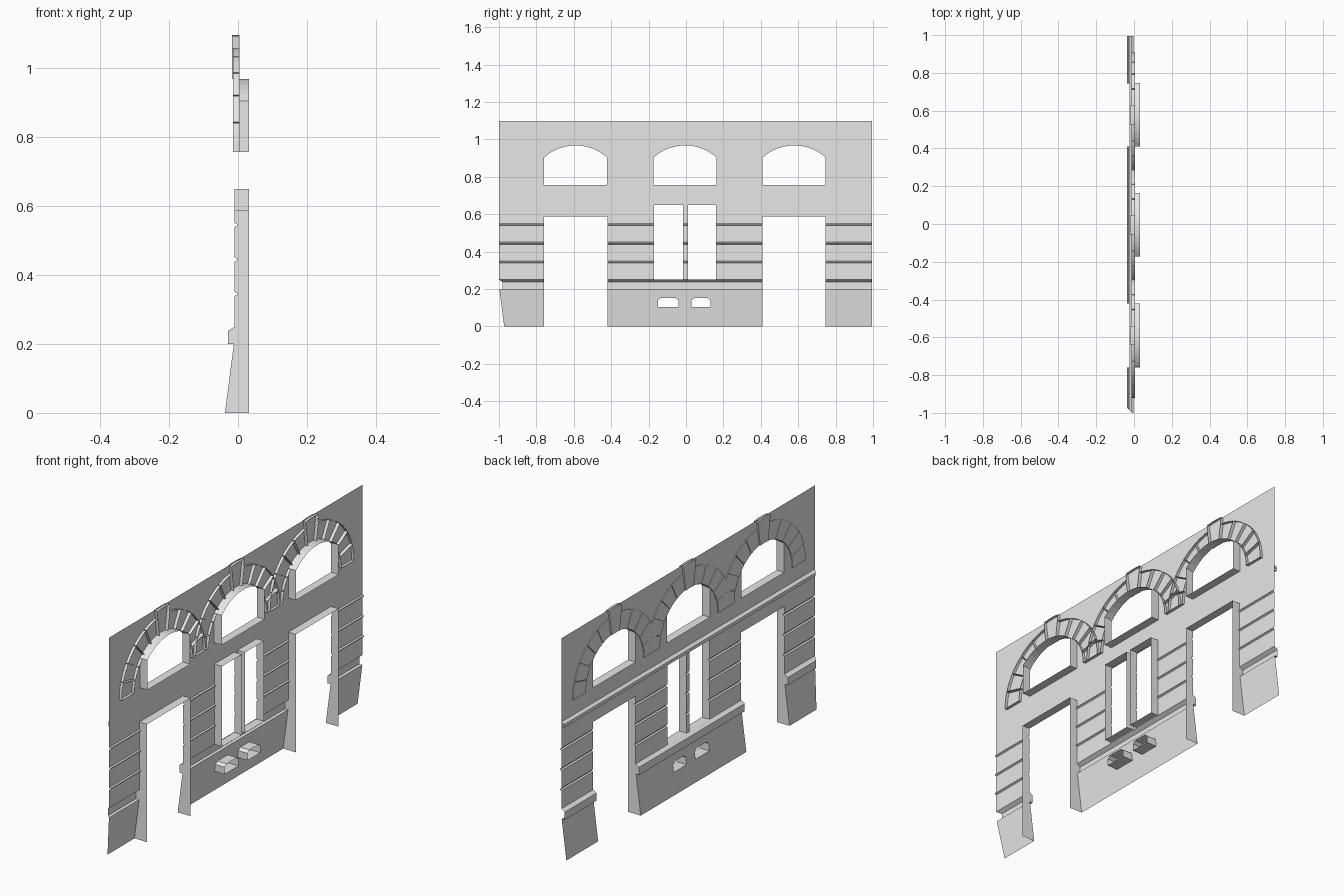
import bpy, bmesh, math

if "Cube" in bpy.data.objects:
    bpy.data.objects.remove(bpy.data.objects["Cube"])

stone = bpy.data.materials.new("grey_stone")
stone.use_nodes = True
stone.diffuse_color = (0.8, 0.8, 0.8, 1)
stone.node_tree.nodes["Principled BSDF"].inputs["Base Color"].default_value = (0.8, 0.8, 0.8, 1)

FACE, INNER = -0.01, 0.032             # wall plane and inner edge of reveals
LEFT, RIGHT, TOP = 0.995, -1.0, 1.098
SPLIT, DOOR_TOP, PLINTH, SILL = 0.65, 0.587, 0.2, 0.25
DOORS = [(-0.76, -0.42), (0.41, 0.745)]
WINDOWS = [(-0.17, -0.015), (0.01, 0.16)]
ARCHES = [-0.59, -0.005, 0.578]


def plinth_x(z):
    return -0.038 + 0.026 * z / PLINTH


def wall_x(z):
    return FACE


def make(name, faces):
    """Mesh object from a list of polygons, welded where they meet."""
    bm = bmesh.new()
    for pts in faces:
        bm.faces.new([bm.verts.new(p) for p in pts])
    bmesh.ops.remove_doubles(bm, verts=bm.verts, dist=1e-5)
    me = bpy.data.meshes.new(name)
    bm.to_mesh(me)
    bm.free()
    me.materials.append(stone)
    ob = bpy.data.objects.new(name, me)
    bpy.context.collection.objects.link(ob)
    return ob


def corner_y(y, x):
    """Mitre projecting courses at the right-hand corner."""
    return y + max(0, FACE - x) if y == RIGHT else y


def panel(y0, y1, z0, z1, xf):
    return [(xf(z), corner_y(y, xf(z)), z)
            for y, z in ((y0, z0), (y0, z1), (y1, z1), (y1, z0))]


def pierced(y0, y1, z0, z1, holes, xf):
    """Wall strip with openings; each outline runs from sill over the top to sill."""
    faces, y = [], y0
    for hole in holes:
        a, b, base = hole[0][0], hole[-1][0], hole[0][1]
        faces += [panel(y, a, z0, z1, xf), panel(a, b, z0, base, xf)]
        for p, q in zip(hole, hole[1:]):
            if abs(p[0] - q[0]) > 1e-6:
                faces.append([(xf(p[1]), *p), (xf(z1), p[0], z1),
                              (xf(z1), q[0], z1), (xf(q[1]), *q)])
        for p, q in zip(hole, hole[1:] + hole[:1]):      # reveal
            faces.append([(xf(p[1]), *p), (xf(q[1]), *q), (INNER, *q), (INNER, *p)])
        y = b
    return faces + [panel(y, y1, z0, z1, xf)]


def extruded(profile, y0, y1):
    return [[(p[0], corner_y(y0, p[0]), p[1]), (q[0], corner_y(y0, q[0]), q[1]),
             (q[0], y1, q[1]), (p[0], y1, p[1])] for p, q in zip(profile, profile[1:])]


def jamb(profile, y):
    return [(x, y, z) for x, z in profile] + [(INNER, y, profile[-1][1]), (INNER, y, profile[0][1])]


def ledge(y0, y1, z):
    return [(FACE, y0, z), (FACE, y1, z), (INNER, y1, z), (INNER, y0, z)]


# Courses: plinth, moulded base band, grooved masonry
plinth = [(plinth_x(0), 0), (plinth_x(PLINTH), PLINTH)]
band = [plinth[1], (-0.029, PLINTH), (-0.029, 0.238), (FACE, SILL)]
grooved = [(FACE, SILL)]
for z in (0.345, 0.445, 0.545):
    grooved += [(FACE, z - 0.006), (FACE + 0.007, z - 0.002),
                (FACE + 0.007, z + 0.002), (FACE, z + 0.006)]
full = grooved + [(FACE, SPLIT)]
to_door = plinth + band[1:] + grooved[1:] + [(FACE, DOOR_TOP)]

# Outer piers
for name, y0, y1 in (("right_pier", RIGHT, DOORS[0][0]), ("left_pier", DOORS[1][1], LEFT)):
    make(name, extruded(plinth + band[1:] + full[1:], y0, y1))

# Middle bay: vented plinth, base band, window piers and mullion
vents = []
for a, b in ((-0.15, -0.04), (0.03, 0.13)):
    vents.append([(a, 0.105), (a, 0.14), (a + 0.015, 0.152),
                  (b - 0.015, 0.152), (b, 0.14), (b, 0.105)])
m0, m1 = DOORS[0][1], DOORS[1][0]
make("middle_plinth", pierced(m0, m1, 0, PLINTH, vents, plinth_x))
make("middle_base_band", extruded(band, m0, m1))
for name, y0, y1 in (("right_window_pier", m0, WINDOWS[0][0]),
                     ("mullion", WINDOWS[0][1], WINDOWS[1][0]),
                     ("left_window_pier", WINDOWS[1][1], m1)):
    make(name, extruded(full, y0, y1))

# Door and window reveals
for i, (a, b) in enumerate(DOORS):
    make(f"door_reveal_{i}", [jamb(to_door, a), jamb(to_door, b), ledge(a, b, DOOR_TOP),
                              panel(a, b, DOOR_TOP, SPLIT, wall_x)])
for i, (a, b) in enumerate(WINDOWS):
    make(f"window_reveal_{i}", [jamb(full, a), jamb(full, b),
                                ledge(a, b, SILL), ledge(a, b, SPLIT)])

# Upper wall with three segmental-arched windows
BASE, SPRING, RISE, HALF = 0.757, 0.905, 0.063, 0.168
radius = (HALF ** 2 + RISE ** 2) / (2 * RISE)
sweep = math.asin(HALF / radius)
holes = []
for c in ARCHES:
    arc = []
    for i in range(13):
        t = sweep * (i / 6 - 1)
        arc.append((c + radius * math.sin(t), SPRING + RISE - radius * (1 - math.cos(t))))
    holes.append([(arc[0][0], BASE)] + arc + [(arc[-1][0], BASE)])
make("upper_wall", pierced(RIGHT, LEFT, SPLIT, TOP, holes, wall_x))

# String course above the ground floor
make("string_course", extruded([(FACE, 0.652), (-0.024, 0.656), (-0.024, 0.672),
                                (FACE, 0.682)], RIGHT, LEFT))


def voussoir(c, t0, t1, grow, front):
    """Open-backed wedge stone that passes through the wall."""
    def at(a, b, t):
        return c - a * math.cos(t), BASE + b * math.sin(t)
    ts = [t0 + (t1 - t0) * i / 3 for i in range(4)]
    ring = [at(0.33 + grow, 0.303 + grow, t) for t in ts]
    ring += [at(0.23, 0.213, t) for t in reversed(ts)]
    sides = [[(front, *p), (front, *q), (0.004, *q), (0.004, *p)]
             for p, q in zip(ring, ring[1:] + ring[:1])]
    return [[(front, *p) for p in ring]] + sides


# Stone surrounds with a raised keystone
COUNT = 11
for n, c in enumerate(ARCHES):
    faces = []
    for i in range(COUNT):
        key = i == COUNT // 2
        gap = 0.006
        faces += voussoir(c, math.pi * i / COUNT + gap * (i > 0),
                          math.pi * (i + 1) / COUNT - gap * (i < COUNT - 1),
                          0.036 if key else 0, -0.018 if key else -0.014)
    make(f"arch_surround_{n}", faces)
